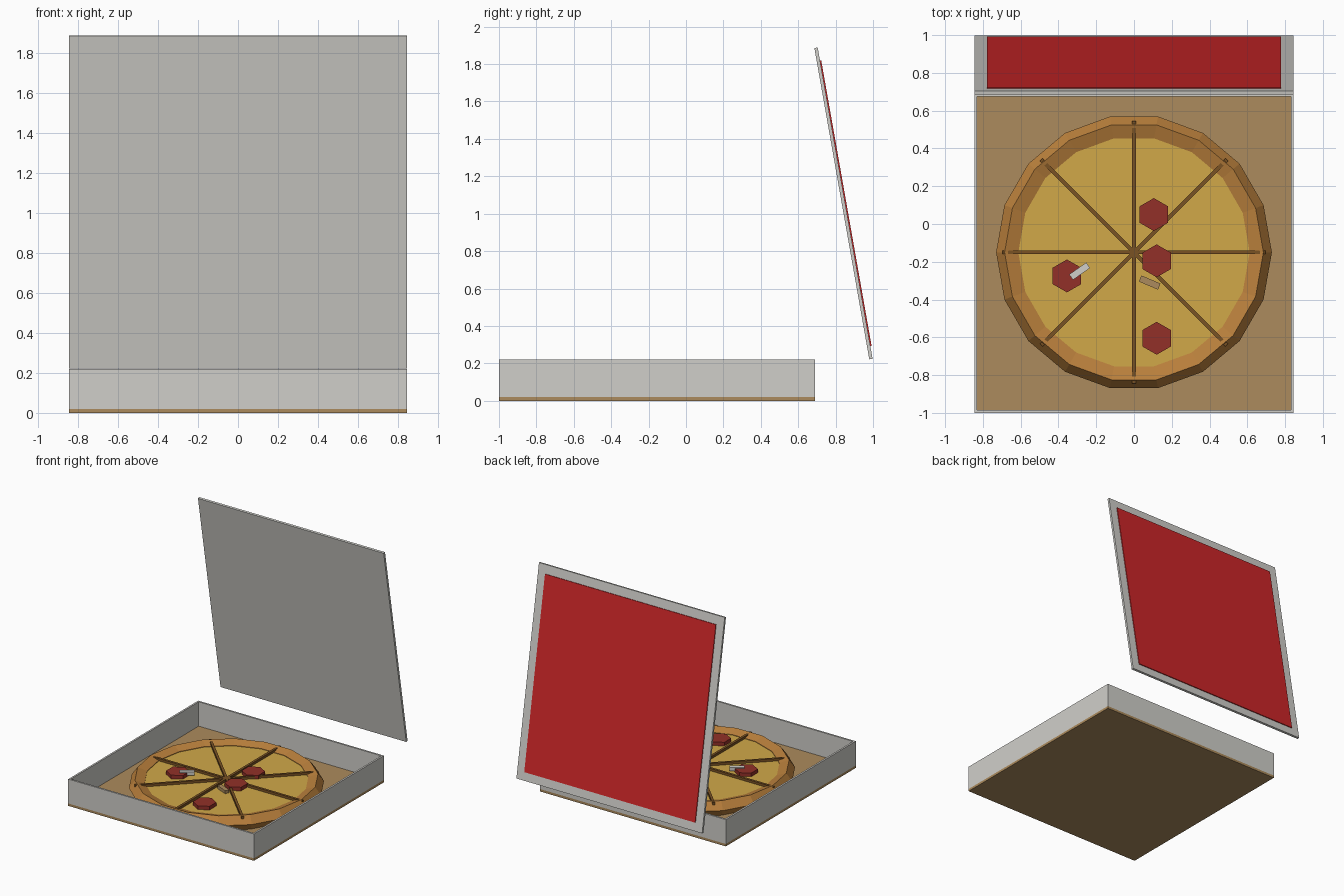
import bpy
from math import radians, pi, sin, cos

if "Cube" in bpy.data.objects:
    bpy.data.objects.remove(bpy.data.objects["Cube"])


def linear(c):
    c /= 255
    return c / 12.92 if c <= 0.04045 else ((c + 0.055) / 1.055) ** 2.4


def material(name, r, g, b):
    m = bpy.data.materials.new(name)
    m.diffuse_color = (linear(r), linear(g), linear(b), 1)
    m.use_nodes = True
    m.node_tree.nodes["Principled BSDF"].inputs["Base Color"].default_value = m.diffuse_color
    return m


CARD = material("pale card", 208, 207, 202)
RED = material("red print", 206, 38, 40)
TAN = material("tan board", 172, 139, 93)
CRUST = material("baked crust", 186, 128, 60)
CHEESE = material("cheese yellow", 209, 169, 73)
CUT = material("cut brown", 122, 82, 36)
MEAT = material("dark red meat", 146, 48, 40)


def finish(name, mat):
    ob = bpy.context.object
    ob.name = name
    ob.data.materials.clear()
    ob.data.materials.append(mat)
    return ob


def box(name, size, loc, mat, rot=(0, 0, 0)):
    bpy.ops.mesh.primitive_cube_add(size=1, location=loc, rotation=rot)
    ob = finish(name, mat)
    ob.scale = size
    return ob


def disc(name, sides, radius, z0, z1, x, y, mat, turn=0):
    bpy.ops.mesh.primitive_cylinder_add(vertices=sides, radius=radius, depth=z1 - z0,
                                        location=(x, y, (z0 + z1) / 2), rotation=(0, 0, turn))
    return finish(name, mat)


# Tray: board floor with four thin walls
HALF, MID, T = 0.845, -0.155, 0.015
box("tray_floor", (2 * HALF, 2 * HALF, 0.02), (0, MID, 0.01), TAN)
for s, side in ((-1, "left"), (1, "right")):
    box(f"tray_wall_{side}", (T, 2 * HALF, 0.2), (s * (HALF - T / 2), MID, 0.12), CARD)
for s, side in ((-1, "front"), (1, "back")):
    box(f"tray_wall_{side}", (2 * (HALF - T), T, 0.2), (0, MID + s * (HALF - T / 2), 0.12), CARD)

# Lid: leaning sheet with a red panel on its rear face
tilt = radians(10)
box("lid", (1.69, 0.018, 1.69), (0, 0.842, 1.055), CARD, (tilt, 0, 0))
off = 0.012
box("lid_panel", (1.555, 0.008, 1.55), (0, 0.842 + off * cos(tilt), 1.053 + off * sin(tilt)),
    RED, (tilt, 0, 0))

# Pizza: faceted crust ring and cheese disc
PY = -0.15
bpy.ops.mesh.primitive_torus_add(major_segments=18, minor_segments=5, major_radius=0.665,
                                 minor_radius=0.065, location=(0, PY, 0.076))
finish("crust", CRUST)
disc("cheese", 18, 0.66, 0.02, 0.11, 0, PY, CHEESE, pi / 2)

# Slice lines crossing the whole pizza
for i in range(4):
    box(f"slice_line_{i + 1}", (1.39, 0.02, 0.02), (0, PY, 0.122), CUT, (0, 0, i * pi / 4))

# Toppings: hexagonal meat slices and two small strips
for i, (x, y) in enumerate(((0.105, 0.05), (0.12, -0.195), (-0.355, -0.275), (0.12, -0.605))):
    disc(f"meat_slice_{i + 1}", 6, 0.087, 0.1, 0.14, x, y, MEAT)
box("pale_strip", (0.11, 0.035, 0.03), (-0.288, -0.25, 0.135), CARD, (0, 0, radians(35)))
box("tan_strip", (0.11, 0.035, 0.03), (0.083, -0.31, 0.12), TAN, (0, 0, radians(-23)))
